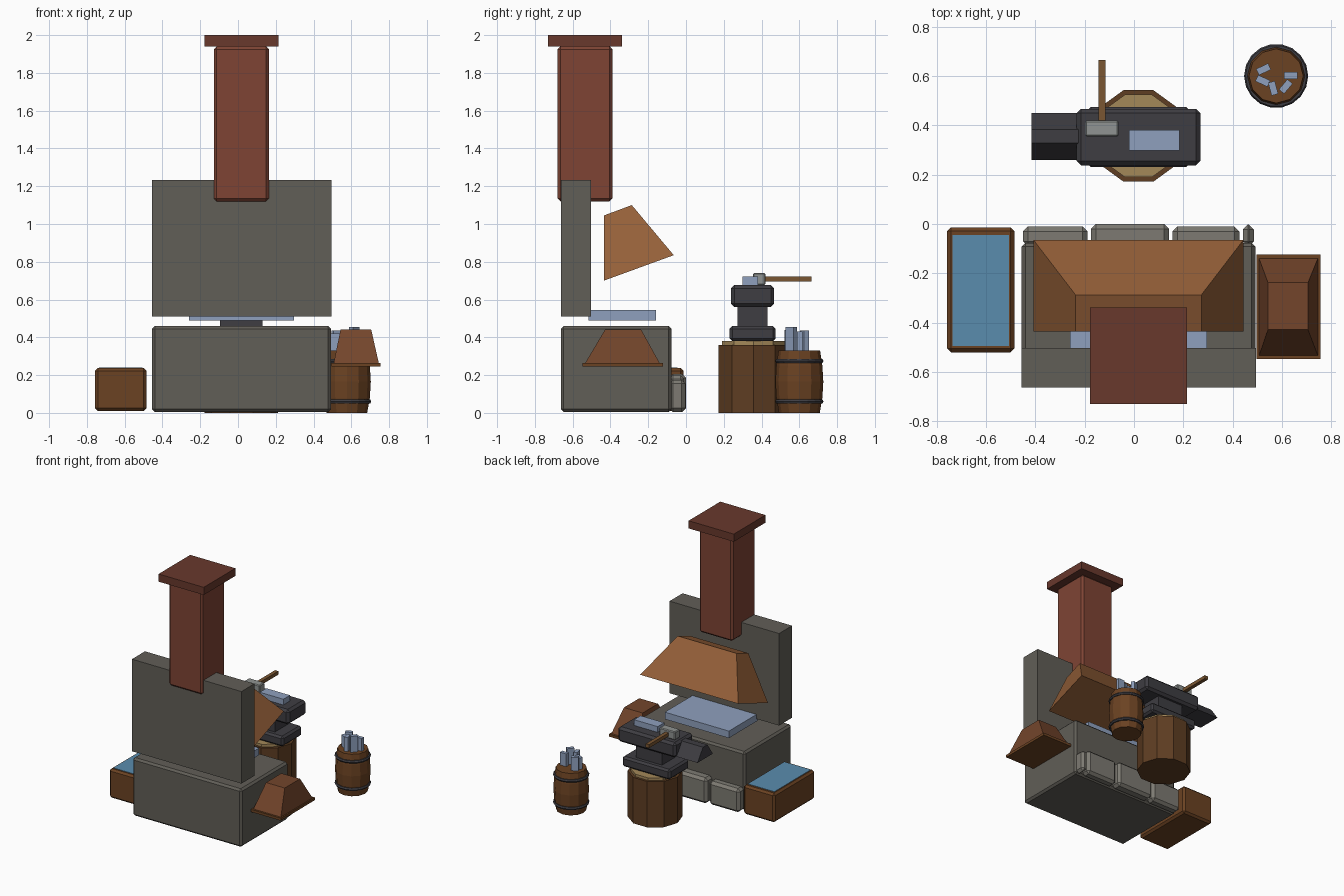
import bpy, math
from mathutils import Vector

if "Cube" in bpy.data.objects:
    bpy.data.objects.remove(bpy.data.objects["Cube"])


def mat(name, hexcol):
    rgb = [int(hexcol[i:i + 2], 16) / 255 for i in (0, 2, 4)]
    m = bpy.data.materials.new(name)
    m.diffuse_color = [c / 12.92 if c < 0.04 else ((c + 0.055) / 1.055) ** 2.4 for c in rgb] + [1]
    m.use_nodes = True
    m.node_tree.nodes["Principled BSDF"].inputs["Base Color"].default_value = m.diffuse_color
    return m


STONE = mat("stone", "615e57")
PALE_STONE = mat("pale_stone", "7d7a72")
BRICK = mat("brick", "7e4434")
CAP = mat("cap_brick", "68382c")
COPPER = mat("copper", "945f38")
STEEL = mat("steel", "8fa0bd")
WOOD = mat("wood", "6b4222")
WATER = mat("water", "5a8cae")
IRON = mat("iron", "3e3d42")
BARK = mat("bark", "5e3d22")
TAN = mat("cut_wood", "a48859")
LEATHER = mat("leather", "73452b")
HEAD = mat("hammer_metal", "909492")
HANDLE = mat("handle_wood", "7a5632")


def mesh_obj(name, verts, faces, m, bevel=0):
    me = bpy.data.meshes.new(name)
    me.from_pydata(verts, [], faces)
    me.materials.append(m)
    ob = bpy.data.objects.new(name, me)
    bpy.context.collection.objects.link(ob)
    if bevel:
        b = ob.modifiers.new("bevel", 'BEVEL')
        b.width, b.segments = bevel, 1
    return ob


def loft(name, rings, m, bevel=0):
    """Closed solid through equal-length rings, each counter-clockwise about the loft direction."""
    n = len(rings[0])
    faces = [list(range(n))[::-1], [(len(rings) - 1) * n + i for i in range(n)]]
    for r in range(len(rings) - 1):
        for i in range(n):
            j = (i + 1) % n
            faces.append([r * n + i, r * n + j, (r + 1) * n + j, (r + 1) * n + i])
    return mesh_obj(name, [v for ring in rings for v in ring], faces, m, bevel)


def rect(x0, x1, y0, y1, z):
    return [(x0, y0, z), (x1, y0, z), (x1, y1, z), (x0, y1, z)]


def box(name, x, y, z, m, bevel=0):
    return loft(name, [rect(*x, *y, h) for h in z], m, bevel)


def turned(name, cx, cy, profile, sides, m):
    step = 2 * math.pi / sides
    return loft(name, [[(cx + r * math.cos(i * step), cy + r * math.sin(i * step), z)
                        for i in range(sides)] for r, z in profile], m)


# Hearth, back wall and chimney
box("forge_base", (-0.455, 0.492), (-0.663, -0.077), (0.005, 0.46), STONE, 0.015)
box("back_wall", (-0.456, 0.494), (-0.663, -0.502), (0.51, 1.232), STONE)
box("chimney", (-0.128, 0.164), (-0.68, -0.39), (1.12, 1.94), BRICK, 0.015)
box("chimney_cap", (-0.178, 0.214), (-0.73, -0.338), (1.94, 2.0), CAP)
box("fire_bed", (-0.26, 0.296), (-0.517, -0.16), (0.49, 0.545), STEEL)

# Tilted hood: a tapered block
cx = 0.018
loft("hood", [
    [(cx - 0.425, -0.435, 0.70), (cx + 0.425, -0.435, 0.70),
     (cx + 0.425, -0.065, 0.835), (cx - 0.425, -0.065, 0.835)],
    [(cx - 0.255, -0.435, 1.045), (cx + 0.255, -0.435, 1.045),
     (cx + 0.255, -0.287, 1.10), (cx - 0.255, -0.287, 1.10)]], COPPER)

# Stones along the foot of the hearth
for i, (x0, x1, y1, top) in enumerate([(-0.45, -0.188, -0.01, 0.19), (-0.175, 0.142, 0.0, 0.205),
                                       (0.156, 0.427, -0.01, 0.2), (0.441, 0.486, -0.003, 0.175)]):
    box(f"foot_stone_{i + 1}", (x0, x1), (-0.09, y1), (0.005, top), PALE_STONE, 0.02)

# Water trough
box("trough", (-0.757, -0.485), (-0.52, -0.014), (0.01, 0.238), WOOD, 0.015)
box("trough_water", (-0.735, -0.506), (-0.495, -0.045), (0.2, 0.241), WATER)

# Bellows on the right side
box("bellows_board", (0.496, 0.755), (-0.548, -0.123), (0.245, 0.265), WOOD)
loft("bellows", [rect(0.507, 0.745, -0.533, -0.14, 0.265),
                 rect(0.543, 0.705, -0.428, -0.238, 0.442)], LEATHER)

# Stump
turned("stump", cx, 0.357, [(0.195, 0), (0.195, 0.36)], 10, BARK)
turned("stump_top", cx, 0.357, [(0.176, 0.355), (0.176, 0.38)], 10, TAN)

# Anvil
box("anvil_foot", (-0.19, 0.226), (0.23, 0.475), (0.38, 0.46), IRON, 0.015)
box("anvil_waist", (-0.095, 0.13), (0.272, 0.432), (0.45, 0.57), IRON)
box("anvil_top", (-0.233, 0.27), (0.238, 0.467), (0.56, 0.677), IRON, 0.018)
loft("anvil_horn", [[(x, 0.26, 0.57), (x, 0.45, 0.57), (x, 0.382, 0.667), (x, 0.328, 0.667)]
                    for x in (-0.415, -0.22)], IRON)
box("ingot", (-0.02, 0.185), (0.298, 0.38), (0.677, 0.722), STEEL)

# Hammer
box("hammer_head", (-0.198, -0.062), (0.355, 0.42), (0.677, 0.741), HEAD, 0.006)
box("hammer_handle", (-0.144, -0.115), (0.41, 0.665), (0.695, 0.722), HANDLE)

# Barrel with hoops
bx, by = 0.576, 0.6
turned("barrel", bx, by, [(0.108, 0), (0.122, 0.08), (0.127, 0.165), (0.122, 0.25), (0.11, 0.33)], 12, WOOD)
for i, z in enumerate((0.06, 0.275)):
    bpy.ops.mesh.primitive_torus_add(location=(bx, by, z), major_radius=0.118, minor_radius=0.012,
                                     major_segments=18, minor_segments=6)
    hoop = bpy.context.object
    hoop.name = f"barrel_hoop_{i + 1}"
    hoop.data.materials.append(IRON)

# Bars standing in the barrel
for i, (x, y, ang, top) in enumerate([(0.525, 0.627, 25, 0.435), (0.522, 0.58, -25, 0.42),
                                      (0.564, 0.55, -75, 0.44), (0.615, 0.557, 50, 0.455),
                                      (0.635, 0.602, 0, 0.43)]):
    bar = box(f"bar_{i + 1}", (-0.027, 0.027), (-0.014, 0.014), (0.32, top), STEEL)
    bar.location = Vector((x, y, 0))
    bar.rotation_euler.z = math.radians(ang)
